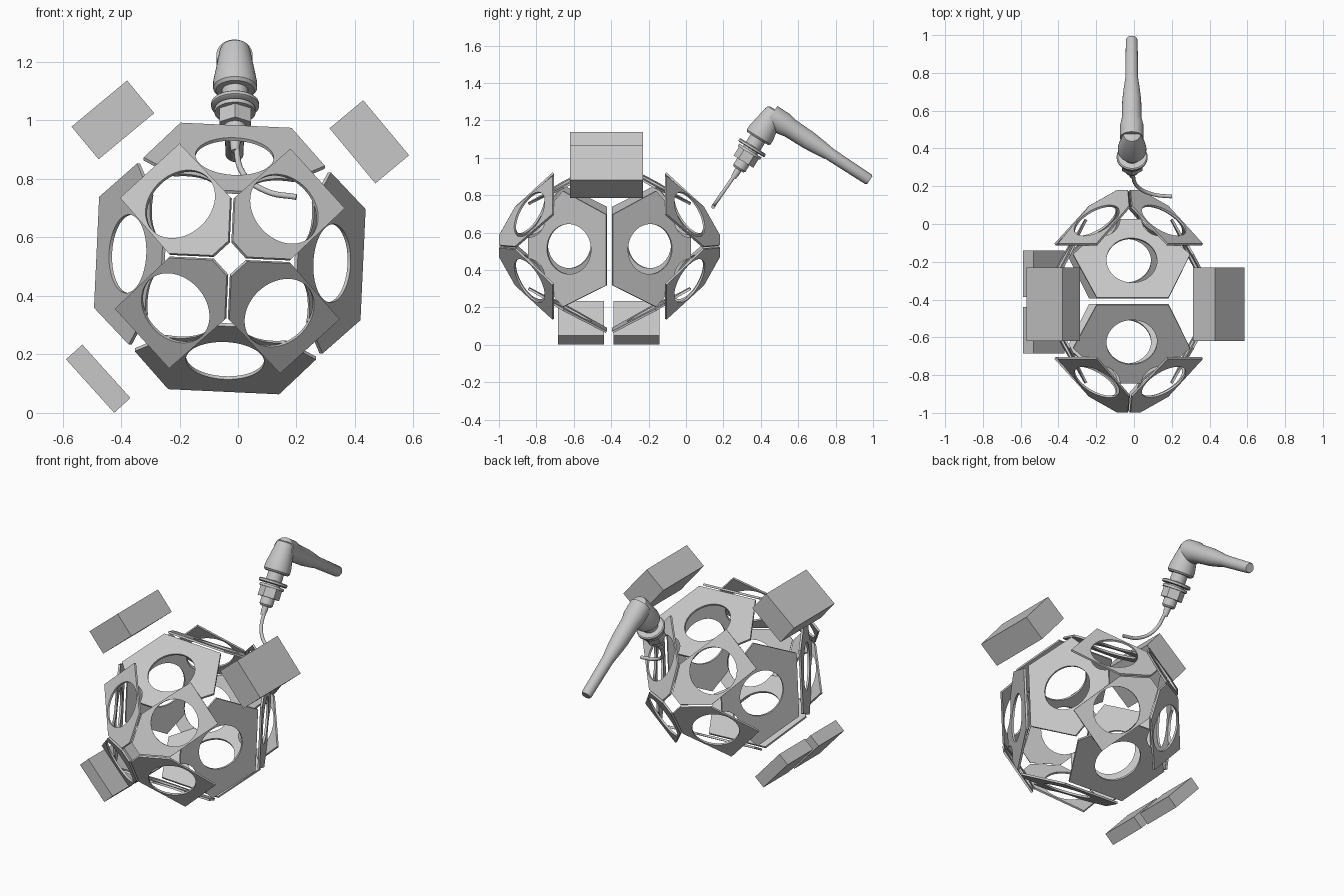
import bpy, bmesh, math
from mathutils import Matrix, Vector

cube = bpy.data.objects.get("Cube")
if cube:
    bpy.data.objects.remove(cube)

GREY = (0.57, 0.57, 0.57, 1)
grey = bpy.data.materials.new("light_grey")
grey.use_nodes = True
grey.diffuse_color = GREY
grey.node_tree.nodes["Principled BSDF"].inputs["Base Color"].default_value = GREY


def make_object(name, bm, smooth=False):
    bmesh.ops.recalc_face_normals(bm, faces=bm.faces)
    mesh = bpy.data.meshes.new(name)
    bm.to_mesh(mesh)
    bm.free()
    mesh.materials.append(grey)
    obj = bpy.data.objects.new(name, mesh)
    bpy.context.collection.objects.link(obj)
    if smooth:
        bpy.ops.object.select_all(action='DESELECT')
        obj.select_set(True)
        bpy.context.view_layer.objects.active = obj
        bpy.ops.object.shade_smooth_by_angle(angle=math.radians(35))
    return obj


def drill(centre, normal, radius):
    """Cylinder used to cut a round hole."""
    bm = bmesh.new()
    turn = normal.to_track_quat('Z', 'Y').to_matrix().to_4x4()
    bmesh.ops.create_cone(bm, cap_ends=True, segments=64, radius1=radius,
                          radius2=radius, depth=0.3,
                          matrix=Matrix.Translation(centre) @ turn)
    obj = make_object("hole_cutter", bm)
    obj.hide_render = True
    return obj


def plate_mesh(name, points, normal, drills, thickness=0.012):
    """Flat plate with drilled holes, returned as a mesh."""
    bm = bmesh.new()
    face = bm.faces.new([bm.verts.new(p) for p in points])
    ext = bmesh.ops.extrude_face_region(bm, geom=[face], use_keep_orig=True)
    verts = [g for g in ext["geom"] if isinstance(g, bmesh.types.BMVert)]
    bmesh.ops.translate(bm, verts=verts, vec=-normal * thickness)
    obj = make_object(name, bm)
    for cutter in drills:
        mod = obj.modifiers.new("hole", 'BOOLEAN')
        mod.operation = 'DIFFERENCE'
        mod.solver = 'EXACT'
        mod.object = cutter
    bpy.context.view_layer.update()
    graph = bpy.context.evaluated_depsgraph_get()
    mesh = bpy.data.meshes.new_from_object(obj.evaluated_get(graph))
    bpy.data.objects.remove(obj)
    return mesh


# Shell plates, designed around the shell centre
def on_cap(x, z):
    return Vector((x, -(0.628 - 0.5615 * (x + z)), z))


def on_side(y, z):
    return Vector((0.467 - 0.54 * y, -y, z))


upside_down = Matrix.Diagonal((1, 1, -1))
cap_centre = on_cap(0.178, 0.178)
cap_normal = Vector((0.5615, -1, 0.5615)).normalized()
side_normal = Vector((1, -0.54, 0)).normalized()
cap_drill = drill(cap_centre, cap_normal, 0.131)
low_drill = drill(upside_down @ cap_centre, upside_down @ cap_normal, 0.131)
side_drill = drill(on_side(0.217, 0), side_normal, 0.134)

cap_half = [(0.06, 0.008), (0.21, 0.008), (0.385, 0.19)]
cap_points = [on_cap(x, z) for x, z in cap_half] + [on_cap(z, x) for x, z in reversed(cap_half)]
side_half = [(0.02, 0.19), (0.25, 0.31), (0.435, 0.1)]
side_points = [on_side(y, z) for y, z in side_half] + [on_side(y, -z) for y, z in reversed(side_half)]

cap_mesh = plate_mesh("cap_plate", cap_points, cap_normal, [cap_drill])
side_mesh = plate_mesh("side_plate", side_points, side_normal, [side_drill, cap_drill, low_drill])
for cutter in (cap_drill, low_drill, side_drill):
    bpy.data.objects.remove(cutter)

# Four plates of each kind round the axis, mirrored front to back
shell_centre = Matrix.Translation((-0.028, -0.409, 0.528))
for end, flip in (("front", 1), ("back", -1)):
    for k in range(4):
        turn = Matrix.Rotation(math.radians(90 * k + 2.65), 4, 'Y')
        mirror = Matrix.Diagonal((1, flip, 1, 1))
        for kind, mesh in (("cap", cap_mesh), ("side", side_mesh)):
            bm = bmesh.new()
            bm.from_mesh(mesh)
            bm.transform(shell_centre @ turn @ mirror)
            make_object(f"{end}_{kind}_plate_{k + 1}", bm)
for mesh in (cap_mesh, side_mesh):
    bpy.data.meshes.remove(mesh)


# Loose blocks round the shell
def block(name, centre, size, angle):
    bm = bmesh.new()
    bmesh.ops.create_cube(bm, size=1, matrix=Matrix.Translation(centre)
                          @ Matrix.Rotation(math.radians(angle), 4, 'Y')
                          @ Matrix.Diagonal((*size, 1)))
    make_object(name, bm)


block("upper_right_block", (-0.428, -0.425, 1.002), (0.247, 0.39, 0.145), -39.7)
block("upper_left_block", (0.449, -0.425, 0.927), (0.245, 0.39, 0.15), 50.2)
block("lower_front_block", (-0.478, -0.562, 0.117), (0.246, 0.245, 0.075), 48)
block("lower_back_block", (-0.478, -0.264, 0.117), (0.246, 0.245, 0.075), 48)


# Plug parts turned round an axis; profile is (distance, radius)
def turned(name, origin, axis, profile, sides=40):
    bm = bmesh.new()
    turn = Vector(axis).to_track_quat('Z', 'X').to_matrix().to_4x4()
    place = Matrix.Translation(origin) @ turn
    rings = []
    for d, r in profile:
        ring = []
        for i in range(sides):
            a = math.tau * i / sides
            ring.append(bm.verts.new(place @ Vector((r * math.cos(a), r * math.sin(a), d))))
        rings.append(ring)
    for low, high in zip(rings, rings[1:]):
        for i in range(sides):
            j = (i + 1) % sides
            bm.faces.new((low[i], low[j], high[j], high[i]))
    bm.faces.new(rings[0])
    bm.faces.new(rings[-1])
    make_object(name, bm, smooth=True)


base = (-0.01, 0.27, 0.92)
up = (0, 0.53, 0.85)
turned("cable_sleeve", base, up, [(-0.03, 0.014), (0.0, 0.018), (0.03, 0.018)])
turned("plug_thread", base, up, [(0.02, 0.03), (0.03, 0.038), (0.075, 0.038)])
turned("hex_nut", base, up, [(0.07, 0.062), (0.125, 0.062)], 6)
turned("plug_washer", base, up, [(0.125, 0.07), (0.14, 0.07)])
turned("plug_flange", base, up, [(0.148, 0.076), (0.152, 0.082), (0.163, 0.082), (0.168, 0.076)])
turned("plug_collar", base, up, [(0.12, 0.045), (0.235, 0.045)])
turned("plug_body", base, up, [(0.215, 0.066), (0.225, 0.075), (0.25, 0.075), (0.375, 0.052),
                               (0.39, 0.046), (0.396, 0.036)])
turned("plug_handle", (-0.012, 0.455, 1.225), (0, 0.837, -0.547),
       [(0, 0.062), (0.08, 0.062), (0.12, 0.053), (0.24, 0.05), (0.31, 0.043),
        (0.38, 0.034), (0.62, 0.031), (0.63, 0.026)])

# Bent cable under the plug
curve = bpy.data.curves.new("cable", 'CURVE')
curve.dimensions = '3D'
curve.bevel_depth = 0.01
curve.bevel_resolution = 4
curve.use_fill_caps = True
spline = curve.splines.new('BEZIER')
path = [(-0.01, 0.28, 0.935), (0.02, 0.197, 0.815), (0.1, 0.157, 0.757), (0.2, 0.145, 0.738)]
spline.bezier_points.add(len(path) - 1)
for point, co in zip(spline.bezier_points, path):
    point.co = co
    point.handle_left_type = point.handle_right_type = 'AUTO'
curve.materials.append(grey)
cable = bpy.data.objects.new("cable", curve)
bpy.context.collection.objects.link(cable)
